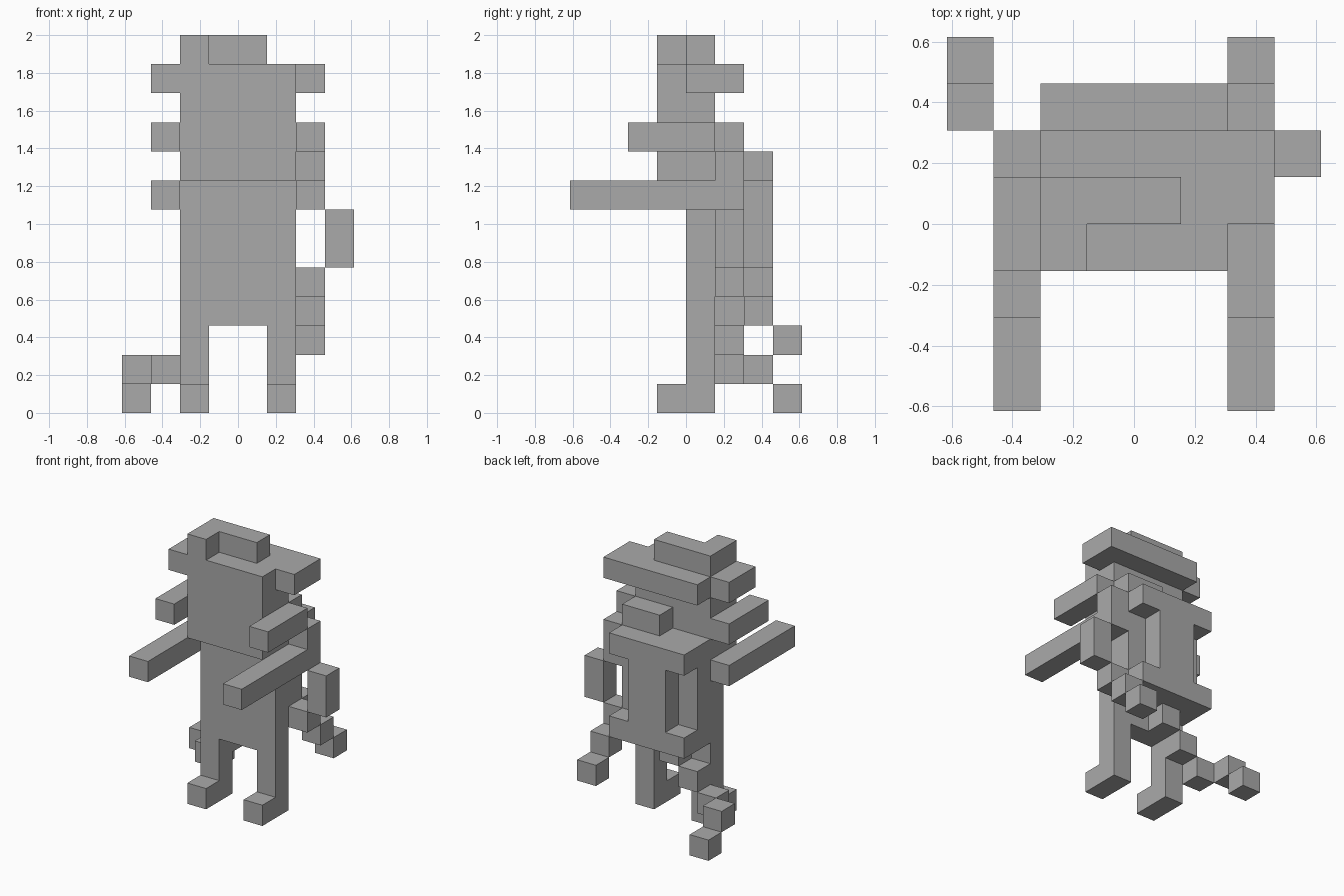
import bpy
import bmesh
from mathutils import Matrix, Vector

U = 2 / 13  # one block

if "Cube" in bpy.data.objects:
    bpy.data.objects.remove(bpy.data.objects["Cube"], do_unlink=True)

grey = bpy.data.materials.new("stone grey")
grey.use_nodes = True
colour = (0.4, 0.4, 0.4, 1)
grey.diffuse_color = colour
grey.node_tree.nodes["Principled BSDF"].inputs["Base Color"].default_value = colour


def part(name, *boxes):
    """One object made of boxes, each given as low and high corners in blocks."""
    bm = bmesh.new()
    for low, high in boxes:
        low, high = Vector(low), Vector(high)
        matrix = Matrix.LocRotScale((low + high) / 2 * U, None, (high - low) * U)
        bmesh.ops.create_cube(bm, size=1, matrix=matrix)
    mesh = bpy.data.meshes.new(name)
    bm.to_mesh(mesh)
    bm.free()
    mesh.materials.append(grey)
    obj = bpy.data.objects.new(name, mesh)
    bpy.context.collection.objects.link(obj)


def cell(x, y, z):
    return (x, y, z), (x + 1, y + 1, z + 1)


# Body and head
part("torso", ((-2, 0, 3), (2, 1, 8)))
part("head", ((-2, -1, 8), (2, 1, 11)))

# Limbs and the short side horns, on both sides
for side, leg_x, arm_x in (("right", -2, -3), ("left", 1, 2)):
    part(side + "_leg", ((leg_x, 0, 0), (leg_x + 1, 1, 3)), cell(leg_x, -1, 0))
    part(side + "_arm", ((arm_x, -4, 7), (arm_x + 1, 1, 8)))
    part(side + "_horn", ((arm_x, -2, 9), (arm_x + 1, 1, 10)))

# Skewed hat
part("hat_brim", ((-3, -1, 11), (2, 0, 12)), ((-3, 0, 11), (3, 1, 12)),
     ((-2, 1, 11), (3, 2, 12)))
part("hat_crown", ((-2, 0, 12), (1, 1, 13)), cell(-2, -1, 12))

# Pack: front slab, then an I-shaped back
part("pack_body", ((-2, 1, 4), (2, 2, 9)))
part("pack_back", ((-2, 2, 8), (2, 3, 9)), ((-1, 2, 5), (1, 3, 8)),
     ((-2, 2, 4), (2, 3, 5)))
part("pack_roll", ((0, 1, 9), (2, 2, 10)))

# Side loop and the two trailing straps
part("pack_loop", ((2, 1, 7), (3, 2, 9)), ((3, 1, 5), (4, 2, 7)), cell(2, 1, 4))
part("left_strap", cell(2, 2, 3), cell(2, 3, 2))
part("right_strap", cell(-1, 1, 3), cell(-2, 1, 2), cell(-3, 1, 1),
     cell(-4, 2, 1), cell(-4, 3, 0))
